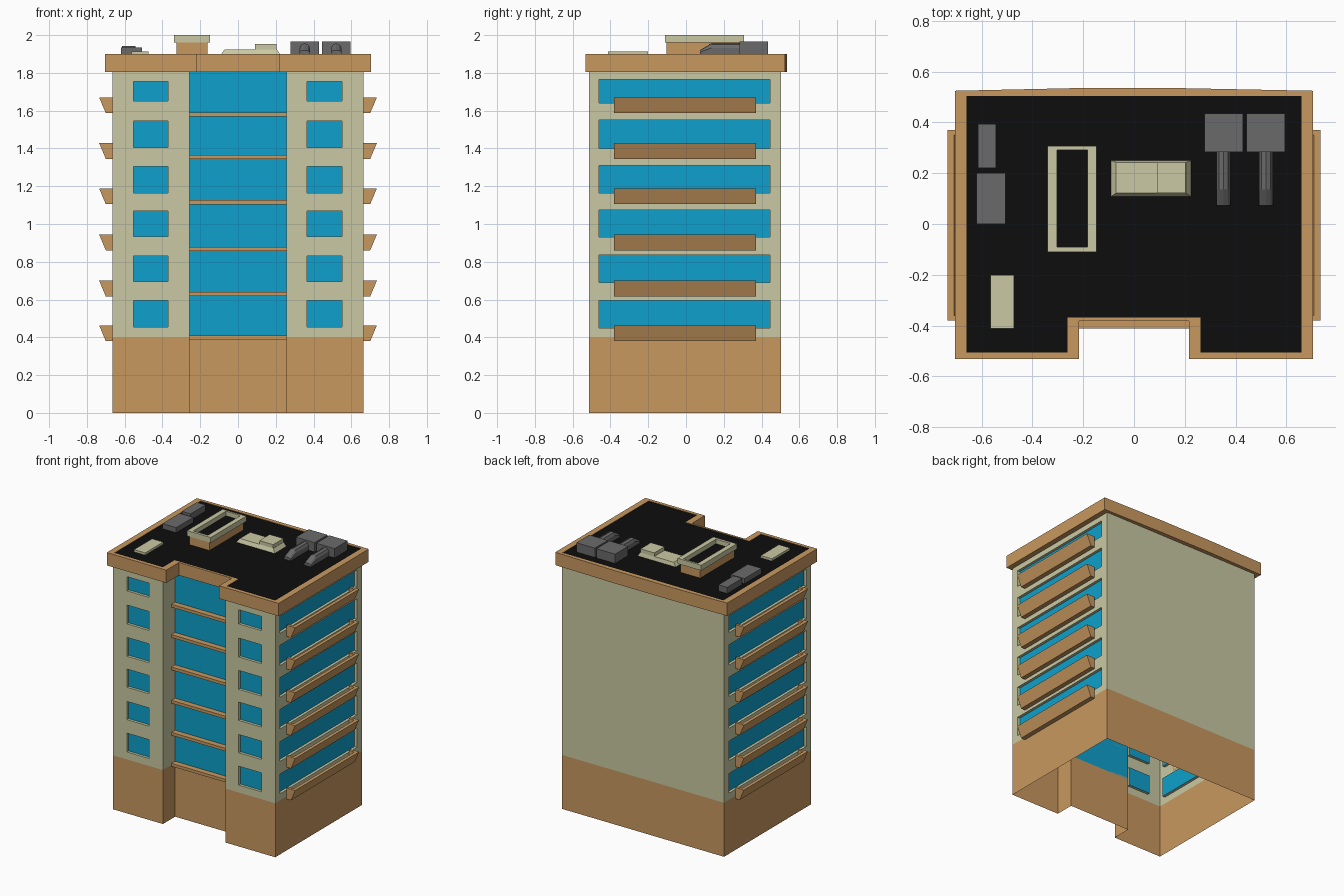
import bpy, bmesh
from mathutils import Vector

if "Cube" in bpy.data.objects:
    bpy.data.objects.remove(bpy.data.objects["Cube"])


def material(name, r, g, b):
    m = bpy.data.materials.new(name)
    lin = [((c / 255 + 0.055) / 1.055) ** 2.4 if c > 10 else c / 255 / 12.92 for c in (r, g, b)]
    m.diffuse_color = (*lin, 1)
    m.use_nodes = True
    m.node_tree.nodes["Principled BSDF"].inputs["Base Color"].default_value = m.diffuse_color
    return m


TAN = material("tan", 201, 153, 96)
CREAM = material("cream", 202, 201, 163)
BLUE = material("glass_blue", 13, 160, 204)
BLACK = material("roof_black", 13, 13, 13)
GREY = material("unit_grey", 106, 106, 106)


def finish(name, bm, mats):
    me = bpy.data.meshes.new(name)
    bm.to_mesh(me)
    bm.free()
    for m in mats:
        me.materials.append(m)
    ob = bpy.data.objects.new(name, me)
    bpy.context.collection.objects.link(ob)
    return ob


def loft(name, sections, mat):
    """Closed solid through equal-length loops of points."""
    bm = bmesh.new()
    rings = [[bm.verts.new(p) for p in s] for s in sections]
    n = len(rings[0])
    for a, b in zip(rings, rings[1:]):
        for i in range(n):
            j = (i + 1) % n
            bm.faces.new((a[i], a[j], b[j], b[i]))
    bm.faces.new(rings[0])
    bm.faces.new(rings[-1])
    bmesh.ops.recalc_face_normals(bm, faces=bm.faces)
    return finish(name, bm, [mat])


def rect(x0, x1, y0, y1, z):
    return [(x0, y0, z), (x1, y0, z), (x1, y1, z), (x0, y1, z)]


def box(name, x0, x1, y0, y1, z0, z1, mat):
    return loft(name, [rect(x0, x1, y0, y1, z0), rect(x0, x1, y0, y1, z1)], mat)


def ring(name, outer, inner, z0, z1, mat):
    """Closed frame between two matching outlines."""
    bm = bmesh.new()
    loops = [[bm.verts.new((x, y, z)) for x, y in o]
             for o, z in ((outer, z0), (outer, z1), (inner, z1), (inner, z0))]
    n = len(outer)
    for k in range(4):
        a, b = loops[k], loops[(k + 1) % 4]
        for i in range(n):
            j = (i + 1) % n
            bm.faces.new((a[i], a[j], b[j], b[i]))
    bmesh.ops.recalc_face_normals(bm, faces=bm.faces)
    return finish(name, bm, [mat])


def sheet(name, outline, z, mat):
    bm = bmesh.new()
    bm.faces.new([bm.verts.new((x, y, z)) for x, y in outline])
    return finish(name, bm, [mat])


# Walls: open shell, tan base, cream above, recessed blue windows
W, F, B, NX, NY = 0.665, -0.513, 0.504, 0.257, -0.37
BASE, TOP, DEPTH = 0.40, 1.81, 0.02
FRONT_Z = [(.455, .595), (.695, .83), (.935, 1.07), (1.165, 1.305), (1.405, 1.545), (1.65, 1.755)]
SIDE_Z = [(.45, .595), (.69, .835), (.93, 1.075), (1.165, 1.31), (1.40, 1.55), (1.64, 1.765)]


def wall(bm, p, q, window=None, rows=(), upper=1):
    p, q = Vector((*p, 0)), Vector((*q, 0))
    u = (q - p).normalized()
    out = u.cross(Vector((0, 0, 1)))
    length = (q - p).length

    def quad(corners, mat):
        pts = [p + u * a + Vector((0, 0, z)) - out * d for a, z, d in corners]
        bm.faces.new([bm.verts.new(c) for c in pts]).material_index = mat

    def panel(a0, a1, z0, z1, mat, d=0):
        quad([(a0, z0, d), (a1, z0, d), (a1, z1, d), (a0, z1, d)], mat)

    panel(0, length, 0, BASE, 0)
    if not window:
        panel(0, length, BASE, TOP, upper)
        return
    a0, a1 = window
    panel(0, a0, BASE, TOP, 1)
    panel(a1, length, BASE, TOP, 1)
    z = BASE
    for z0, z1 in rows:
        panel(a0, a1, z, z0, 1)
        panel(a0, a1, z0, z1, 2, DEPTH)
        c = [(a0, z0), (a1, z0), (a1, z1), (a0, z1)]
        for i in range(4):
            s, t = c[i], c[(i + 1) % 4]
            quad([(*s, 0), (*t, 0), (*t, DEPTH), (*s, DEPTH)], 1)
        z = z1
    panel(a0, a1, z, TOP, 1)


bm = bmesh.new()
wall(bm, (-W, F), (-NX, F), (W - .553, W - .37), FRONT_Z)
wall(bm, (-NX, F), (-NX, NY))
wall(bm, (-NX, NY), (NX, NY), upper=2)
wall(bm, (NX, NY), (NX, F))
wall(bm, (NX, F), (W, F), (.365 - NX, .55 - NX), FRONT_Z)
wall(bm, (W, F), (W, B), (-.46 - F, .445 - F), SIDE_Z)
wall(bm, (W, B), (-W, B))
wall(bm, (-W, B), (-W, F), (B - .445, B + .46), SIDE_Z)
bmesh.ops.remove_doubles(bm, verts=bm.verts, dist=0.0001)
finish("walls", bm, [TAN, CREAM, BLUE])

# Ledges between floors on the central glass
for i, z in enumerate((.40, .63, .868, 1.115, 1.355, 1.58)):
    box(f"glass_ledge_{i + 1}", -NX, NX, -.412, NY, z - .011, z + .011, TAN)

# Side balconies: hollow flared trays with end plates
TRAY = [(.665, 0), (.70, 0), (.735, .083), (.71, .083), (.685, .015), (.665, .015)]
END = [(.665, 0), (.70, 0), (.735, .083), (.665, .083)]
for s, side in ((1, "right"), (-1, "left")):
    for i, z in enumerate((.38, .617, .861, 1.105, 1.345, 1.587)):
        for part, prof, y0, y1 in (("tray", TRAY, -.36, .35), ("front_end", END, -.38, -.36),
                                   ("back_end", END, .35, .37)):
            loft(f"{side}_balcony_{part}_{i + 1}",
                 [[(s * x, y, z + h) for x, h in prof] for y in (y0, y1)], TAN)

# Cornice and flat roof
OUTER = [(-.705, -.531), (-.217, -.531), (-.217, -.382), (.217, -.382), (.217, -.531),
         (.705, -.531), (.705, .525), (.2, .535), (-.25, .535), (-.705, .525)]
INNER = [(-.66, -.506), (-.262, -.506), (-.262, -.368), (.262, -.368), (.262, -.506),
         (.66, -.506), (.66, .504), (.2, .504), (-.25, .504), (-.66, .504)]
ring("cornice", OUTER, INNER, 1.805, 1.90, TAN)
sheet("roof", INNER, 1.897, BLACK)

# Rooftop shaft with cream frame and dark top
R0 = 1.895
box("shaft_base", -.325, -.162, -.103, .298, R0, 1.962, TAN)


def outline(*r):
    return [p[:2] for p in rect(*r, 0)]


ring("shaft_frame", outline(-.34, -.147, -.11, .307), outline(-.303, -.183, -.09, .292), 1.96, 2.0, CREAM)
sheet("shaft_top", outline(-.31, -.175, -.1, .3), 1.966, BLACK)

# Skylight with sloped sides and raised block
loft("skylight", [rect(-.092, .225, .108, .25, R0), rect(-.07, .205, .122, .243, 1.925)], CREAM)
box("skylight_block", .09, .203, .122, .243, 1.92, 1.952, CREAM)
box("roof_hatch", -.565, -.473, -.412, -.20, R0, 1.914, CREAM)

# Grey machine boxes
box("small_unit", -.615, -.543, .22, .395, R0, 1.943, GREY)
box("wide_unit", -.62, -.507, 0, .20, R0, 1.935, GREY)

# Ventilation units with arched ducts sloping to the roof
ARCH = [(-.028, 0), (-.028, .6), (-.018, .88), (0, 1), (.018, .88), (.028, .6), (.028, 0)]
for i, (x0, x1, xd) in enumerate(((.277, .43, .353), (.444, .595, .52))):
    box(f"vent_unit_{i + 1}", x0, x1, .283, .435, R0, 1.966, GREY)
    loft(f"vent_duct_{i + 1}",
         [[(xd + x, y, R0 + h * k) for x, k in ARCH]
          for y, h in ((.073, .025), (.135, .062), (.285, .062))], GREY)
